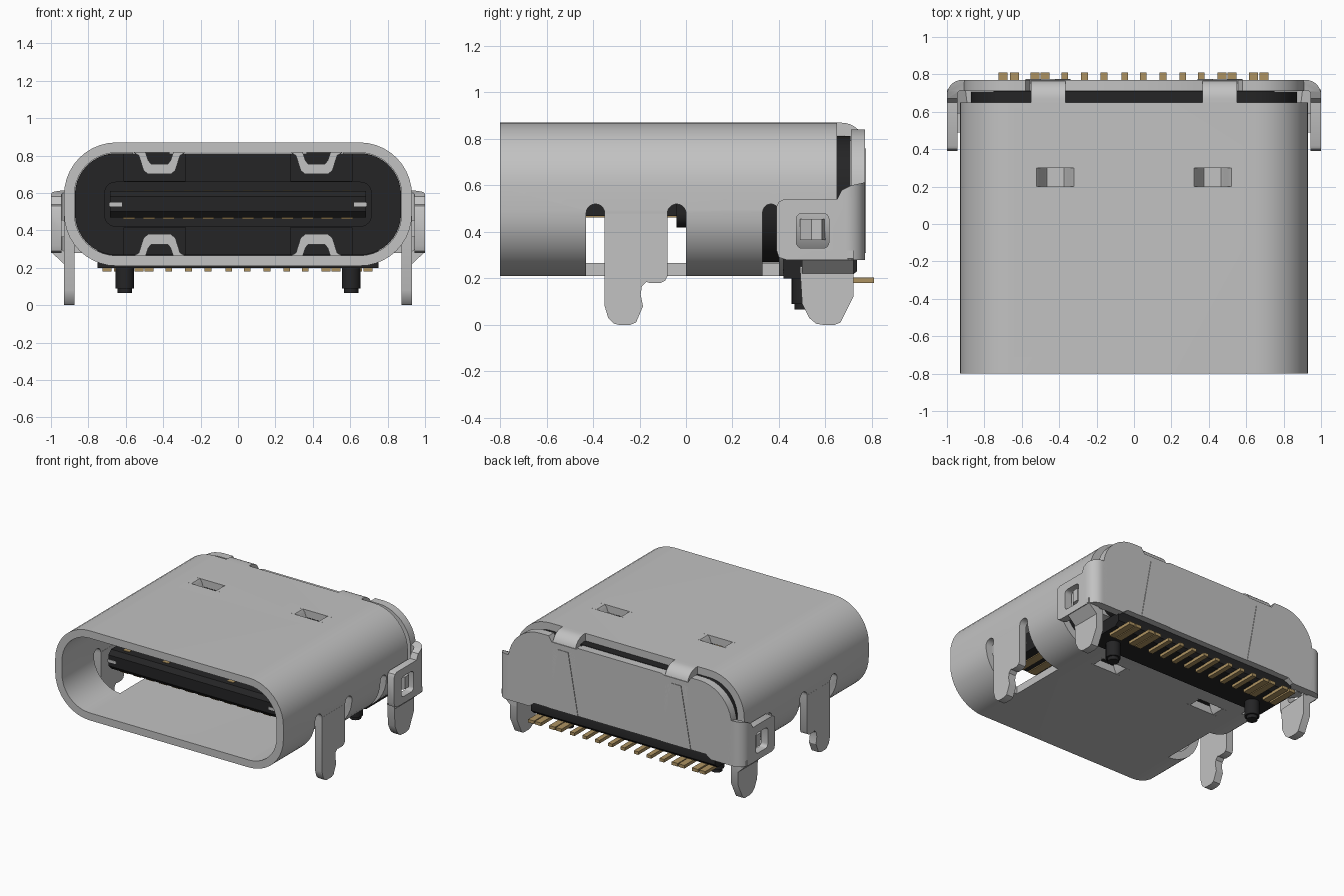
import bpy, bmesh, math
from mathutils import Vector

if "Cube" in bpy.data.objects:
    bpy.data.objects.remove(bpy.data.objects["Cube"])


def material(name, rgb):
    m = bpy.data.materials.new(name)
    m.diffuse_color = (*rgb, 1)
    m.use_nodes = True
    m.node_tree.nodes["Principled BSDF"].inputs["Base Color"].default_value = m.diffuse_color
    return m


STEEL = material("brushed steel", (0.54, 0.54, 0.54))
BLACK = material("black plastic", (0.018, 0.018, 0.019))
GOLD = material("gold contact", (0.42, 0.29, 0.12))


def prism(name, pts, axis, lo, hi, mat):
    """Extrude a flat outline along an axis (x: y,z outline; y: x,z; z: x,y)."""
    place = {"x": lambda p, t: (t, p[0], p[1]),
             "y": lambda p, t: (p[0], t, p[1]),
             "z": lambda p, t: (p[0], p[1], t)}[axis]
    bm = bmesh.new()
    a = [bm.verts.new(place(p, lo)) for p in pts]
    b = [bm.verts.new(place(p, hi)) for p in pts]
    bm.faces.new(a)
    bm.faces.new(b[::-1])
    for i in range(len(pts)):
        j = (i + 1) % len(pts)
        bm.faces.new((a[i], b[i], b[j], a[j]))
    bmesh.ops.recalc_face_normals(bm, faces=bm.faces)
    me = bpy.data.meshes.new(name)
    bm.to_mesh(me)
    bm.free()
    ob = bpy.data.objects.new(name, me)
    bpy.context.collection.objects.link(ob)
    me.materials.append(mat)
    return ob


def box(name, x0, x1, y0, y1, z0, z1, mat):
    return prism(name, [(x0, y0), (x1, y0), (x1, y1), (x0, y1)], "z", z0, z1, mat)


def arc(cx, cy, r, a0, a1, n=10):
    return [(cx + r * math.cos(math.radians(a0 + (a1 - a0) * i / n)),
             cy + r * math.sin(math.radians(a0 + (a1 - a0) * i / n))) for i in range(n + 1)]


def rounded(x0, x1, y0, y1, r, n=10):
    return (arc(x1 - r, y0 + r, r, -90, 0, n) + arc(x1 - r, y1 - r, r, 0, 90, n)
            + arc(x0 + r, y1 - r, r, 90, 180, n) + arc(x0 + r, y0 + r, r, 180, 270, n))


def cut(ob, cutters, op="DIFFERENCE"):
    for c in cutters:
        m = ob.modifiers.new("cut", "BOOLEAN")
        m.operation, m.solver, m.object = op, "EXACT", c
    bpy.context.view_layer.update()
    dg = bpy.context.evaluated_depsgraph_get()
    me = bpy.data.meshes.new_from_object(ob.evaluated_get(dg))
    ob.modifiers.clear()
    ob.data = me
    for c in cutters:
        bpy.data.objects.remove(c)


def flip(pts, s):
    return [(x * s, y) for x, y in pts]


def span(s, a, b):
    return (min(s * a, s * b), max(s * a, s * b))


# ---- Shell: rounded tube with slots, leg windows and a dovetail seam
shell = prism("shell", rounded(-0.93, 0.93, 0.21, 0.87, 0.28), "y", -0.8, 0.65, STEEL)
cutters = [prism("cutter", rounded(-0.875, 0.875, 0.265, 0.815, 0.225), "y", -1, 1, STEEL),
           box("cutter", -1.1, 1.1, 0.42, 0.8, 0.1, 0.29, STEEL)]
leg_window = ([(-0.43, 0.1)] + arc(-0.39, 0.48, 0.04, 180, 0) + [(-0.35, 0.47), (-0.08, 0.47)]
              + arc(-0.04, 0.48, 0.04, 180, 0) + [(0, 0.1)])
rear_slot = [(0.33, 0.1)] + arc(0.365, 0.485, 0.035, 180, 0) + [(0.40, 0.1)]
for s in (1, -1):
    cutters.append(prism("cutter", leg_window, "x", *span(s, 0.66, 1.1), STEEL))
    cutters.append(prism("cutter", rear_slot, "x", *span(s, 0.66, 1.1), STEEL))
    for z in (0.15, 0.78):
        cutters.append(box("cutter", *span(s, 0.285, 0.555), 0.2, 0.3, z, z + 0.15, STEEL))
seam = [(-.1, -.82), (-.1, -.6), (.06, -.66), (.06, -.46), (-.1, -.5), (-.1, -.3),
        (-.24, -.36), (-.24, -.14), (-.1, -.2), (-.1, 0), (.06, -.06), (.06, .16), (-.1, .1), (-.1, .44)]
cutters.append(prism("cutter", seam + [(x + 0.006, y) for x, y in seam[::-1]], "z", 0.1, 0.3, STEEL))
cut(shell, cutters)

# ---- Spring bridges pressed inward through the top and bottom slots
half = [(0.135, 0.87), (0.135, 0.815), (0.11, 0.80), (0.085, 0.72), (0.06, 0.70)]
inner = [(0.045, 0.755), (0.06, 0.775), (0.085, 0.85), (0.10, 0.87)]
bridge = half + flip(half[::-1], -1) + flip(inner[::-1], -1) + inner
bridge = half + flip(half, -1)[::-1] + flip(inner, -1)[::-1] + inner
for s in (1, -1):
    for flipz in (False, True):
        pts = [(s * 0.42 + x, 1.08 - z if flipz else z) for x, z in bridge]
        prism("spring_bridge", pts, "y", 0.201, 0.299, STEEL)

# ---- Front mounting legs
front_leg = [(-0.35, 0.48), (-0.35, 0.08), (-0.335, 0.03), (-0.31, 0.005), (-0.29, 0), (-0.24, 0),
             (-0.215, 0.01), (-0.185, 0.08), (-0.195, 0.13), (-0.19, 0.165), (-0.17, 0.185),
             (-0.155, 0.18), (-0.11, 0.18), (-0.09, 0.19), (-0.08, 0.21), (-0.08, 0.48)]
for s in (1, -1):
    prism("front_leg", front_leg, "x", *span(s, 0.873, 0.93), STEEL)

# ---- Rear cover: back plate, top straps, side arms and rear legs
edge = [(0.0, 0.31), (0.70, 0.31), (0.74, 0.28), (0.91, 0.28)] + arc(0.65, 0.58, 0.26, 0, 90) \
    + [(0.58, 0.84), (0.555, 0.80), (0.36, 0.80), (0.34, 0.81), (0, 0.81)]
plate = prism("back_plate", edge + flip(edge[1:-1], -1)[::-1], "y", 0.71, 0.77, STEEL)
strap = [(0.62, 0.87)] + arc(0.67, 0.77, 0.10, 90, 0, 8) + [(0.77, 0.5), (0.715, 0.5)] \
    + arc(0.67, 0.77, 0.045, 0, 90, 8) + [(0.62, 0.815)]
arm_plan = [(1.0, 0.39)] + arc(0.92, 0.69, 0.08, 0, 90, 8) + [(0.87, 0.77), (0.87, 0.715)] \
    + arc(0.92, 0.69, 0.025, 90, 0, 8) + [(0.945, 0.39)]
arm_side = [(0.39, 0.32), (0.40, 0.29), (0.43, 0.28), (0.80, 0.28), (0.80, 0.62), (0.71, 0.60),
            (0.67, 0.58), (0.65, 0.54), (0.42, 0.54), (0.40, 0.53), (0.39, 0.51)]
rear_leg = [(0.42, 0.27), (0.49, 0.25), (0.50, 0.09), (0.53, 0.03), (0.56, 0.005), (0.59, 0),
            (0.64, 0), (0.665, 0.01), (0.72, 0.12), (0.72, 0.27)]
rear_leg = rear_leg[1:]
for s in (1, -1):
    prism("top_strap", strap, "x", *span(s, 0.365, 0.55), STEEL)
    prism("plate_gusset", flip([(0.42, 0.76), (0.50, 0.76), (0.58, 0.31), (0.34, 0.31)], s),
          "y", 0.765, 0.774, STEEL)
    arm = prism("side_arm", flip(arm_plan, s), "z", 0.2, 0.7, STEEL)
    cut(arm, [prism("cutter", arm_side, "x", *span(s, 0.8, 1.1), STEEL)], "INTERSECT")
    cut(arm, [prism("cutter", rounded(0.475, 0.615, 0.33, 0.48, 0.025, 4), "x",
                    *span(s, 0.8, 1.1), STEEL)])
    prism("lock_bump", flip([(0.90, 0.49), (0.945, 0.49), (0.985, 0.54), (0.985, 0.585), (0.90, 0.60)], s),
          "z", 0.365, 0.455, STEEL)
    prism("rear_leg", rear_leg, "x", *span(s, 0.873, 0.93), STEEL)
    prism("leg_jog", flip([(0.873, 0.22), (0.93, 0.22), (1.0, 0.285), (1.0, 0.32), (0.945, 0.32),
                           (0.945, 0.30), (0.873, 0.25)], s), "y", 0.50, 0.72, STEEL)

# ---- Black housing filling the back of the shell, with spring channels
housing = prism("housing", rounded(-0.872, 0.872, 0.268, 0.812, 0.222), "y", 0.12, 0.708, BLACK)
channels = []
for s in (1, -1):
    for z in (0.2, 0.665):
        channels.append(box("cutter", *span(s, 0.28, 0.61), 0.0, 0.31, z, z + 0.215, BLACK))
cut(housing, channels)
base = [(0.42, 0.30), (0.42, 0.20), (0.70, 0.20), (0.735, 0.23), (0.735, 0.285), (0.715, 0.33), (0.5, 0.33)]
prism("housing_base", base, "x", -0.75, 0.75, BLACK)
for s in (1, -1):
    peg = [(0, 0.065), (0.035, 0.065), (0.05, 0.085), (0.05, 0.21), (0, 0.21)]
    for i, (r, z0, z1) in enumerate([(0.05, 0.09, 0.22), (0.038, 0.065, 0.09)]):
        prism("locating_peg", [(s * 0.605 + x, 0.505 + y) for x, y in arc(0, 0, r, 0, 345, 23)],
              "z", z0, z1, BLACK)

# ---- Tongue with its collar, side latch plates and contacts
prism("tongue_collar", rounded(-0.715, 0.715, 0.42, 0.66, 0.06, 6), "y", -0.04, 0.15, BLACK)
tongue = [(-0.53, 0.50), (-0.50, 0.468), (0.15, 0.468), (0.15, 0.61), (-0.50, 0.61), (-0.53, 0.58)]
prism("tongue", tongue, "x", -0.685, 0.685, BLACK)
for s in (1, -1):
    box("latch_plate", *span(s, 0.62, 0.69), -0.533, -0.30, 0.528, 0.548, STEEL)
for i in range(12):
    x = (i - 5.5) * 0.106
    front = -0.47 if i in (0, 3, 8, 11) else -0.38
    box("upper_contact", x - 0.025, x + 0.025, front, -0.03, 0.60, 0.613, GOLD)
    box("lower_contact", x - 0.032, x + 0.032, -0.495, -0.03, 0.461, 0.474, GOLD)

# ---- Solder tails at the back
for x in (-0.70, -0.64, -0.53, -0.475, -0.37, -0.265, -0.16, -0.05,
          0.05, 0.155, 0.26, 0.36, 0.47, 0.525, 0.64, 0.695):
    w = 0.024 if abs(x) > 0.4 else 0.018
    box("solder_tail", x - w, x + w, 0.60, 0.81, 0.18, 0.203, GOLD)

# ---- Smooth the rounded bends, keep the stamped edges sharp
bpy.ops.object.select_all(action="DESELECT")
for ob in bpy.context.scene.objects:
    ob.select_set(True)
bpy.context.view_layer.objects.active = shell
bpy.ops.object.shade_smooth_by_angle(angle=math.radians(30))
